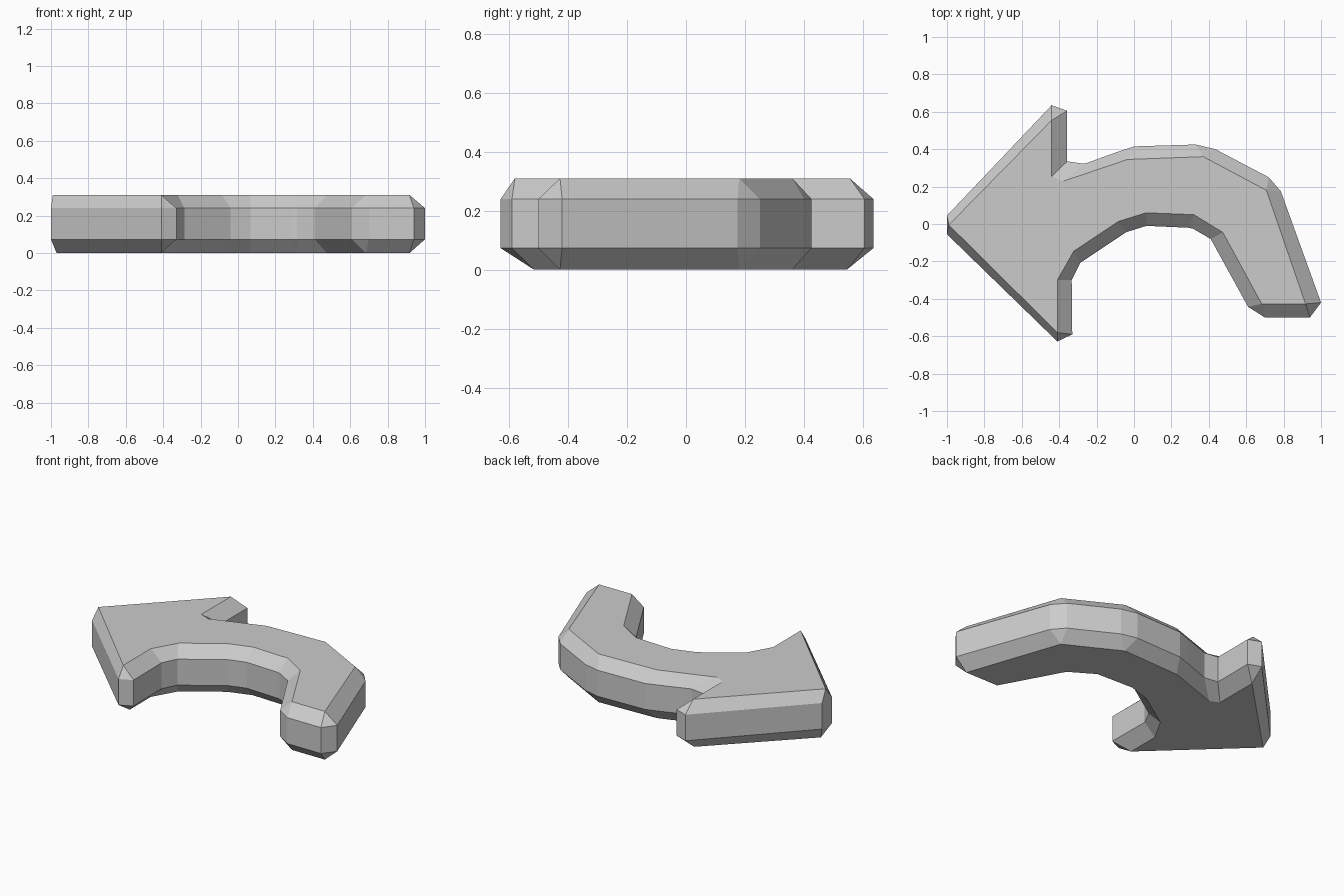
import bpy, bmesh

# Each corner: cap-face point, then the matching side-wall point(s);
# convex corners are chamfered with two wall points.
CORNERS = [
    ((-0.99, -0.005), (-1.0, 0.045), (-1.0, -0.055)),     # arrow tip
    ((-0.41, -0.58), (-0.41, -0.628), (-0.33, -0.59)),    # front barb
    ((-0.41, -0.3), (-0.333, -0.3)),
    ((-0.322, -0.145), (-0.287, -0.207)),
    ((-0.085, 0.013), (-0.04, -0.043)),                   # inner curve
    ((0.065, 0.06), (0.067, -0.01)),
    ((0.32, 0.05), (0.29, -0.02), (0.315, -0.025)),
    ((0.475, -0.045), (0.41, -0.08)),
    ((0.683, -0.427), (0.61, -0.443), (0.70, -0.50)),     # tail end
    ((0.917, -0.427), (0.94, -0.50), (1.0, -0.42)),
    ((0.708, 0.18), (0.785, 0.175), (0.72, 0.25)),        # outer curve
    ((0.37, 0.36), (0.435, 0.40), (0.33, 0.425)),
    ((-0.035, 0.345), (0.0, 0.415), (-0.09, 0.385)),
    ((-0.38, 0.228), (-0.265, 0.322)),                    # notch
    ((-0.44, 0.255), (-0.357, 0.335)),
    ((-0.44, 0.555), (-0.357, 0.605), (-0.44, 0.635)),    # back barb
]
# The underside is set in slightly further at the arrow head
UNDERSIDE = {0: (-0.97, 0.015), 1: (-0.41, -0.515), 15: (-0.44, 0.545)}

wall, top, bottom = [], [], []
for i, (cap, *sides) in enumerate(CORNERS):
    for s in sides:
        wall.append(s)
        top.append(cap)
        bottom.append(UNDERSIDE.get(i, cap))

# Stack four rings, bridge them and close both caps
bm = bmesh.new()
rings = [[bm.verts.new((x, y, z)) for x, y in pts]
         for pts, z in ((bottom, 0), (wall, 0.073), (wall, 0.24), (top, 0.31))]
n = len(wall)
for a, b in zip(rings, rings[1:]):
    for i in range(n):
        j = (i + 1) % n
        bm.faces.new((a[i], a[j], b[j], b[i]))
bm.faces.new(rings[-1])
bm.faces.new(rings[0][::-1])
bmesh.ops.remove_doubles(bm, verts=bm.verts, dist=0.0005)
bmesh.ops.recalc_face_normals(bm, faces=bm.faces)

mesh = bpy.data.meshes.new("curved_arrow")
bm.to_mesh(mesh)
bm.free()
arrow = bpy.data.objects.new("curved_arrow", mesh)
bpy.context.collection.objects.link(arrow)
